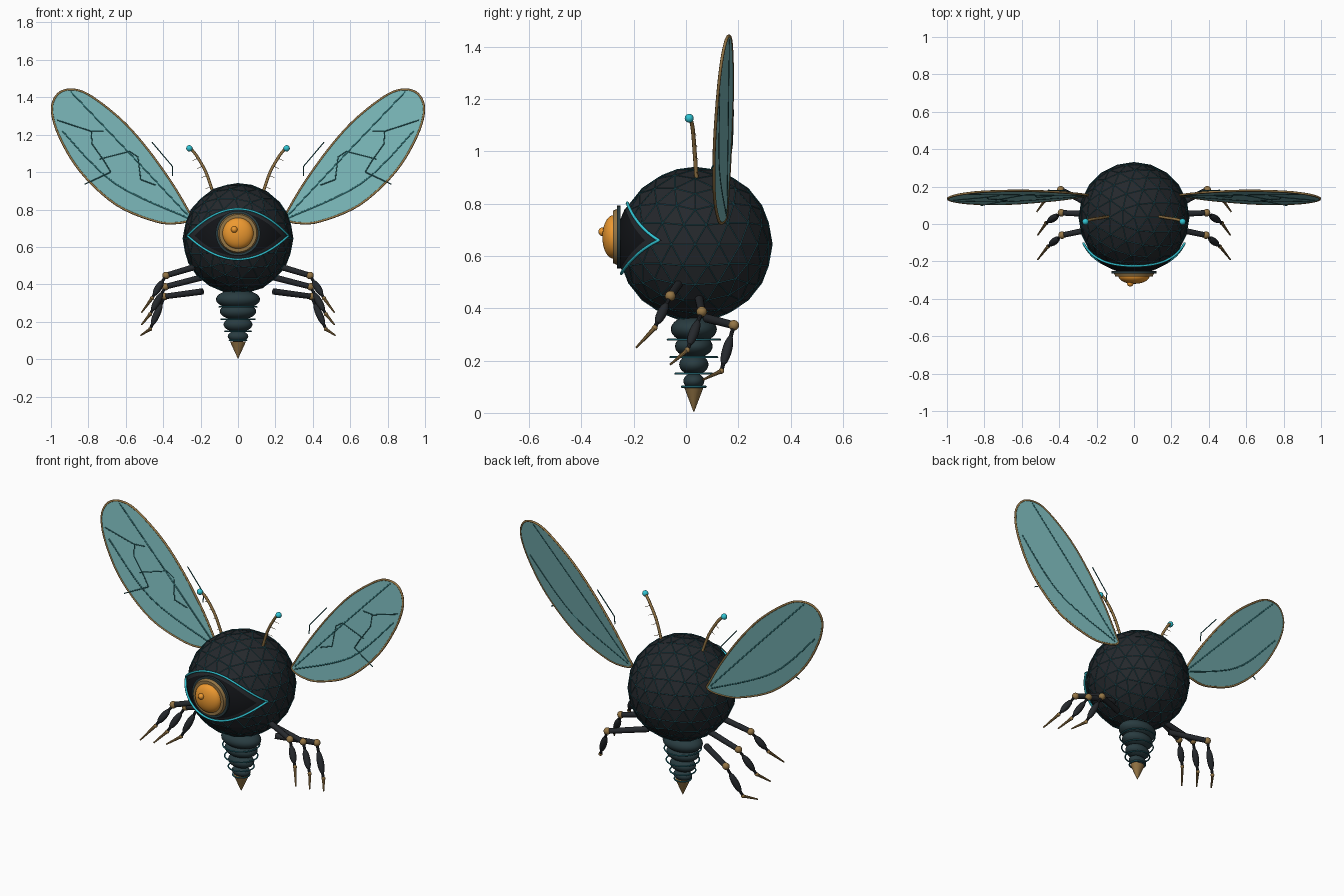
import bpy, bmesh, math
from mathutils import Vector, Matrix

if "Cube" in bpy.data.objects:
    bpy.data.objects.remove(bpy.data.objects["Cube"])


def mat(name, r, g, b):
    m = bpy.data.materials.new(name)
    m.diffuse_color = (r, g, b, 1)
    m.use_nodes = True
    m.node_tree.nodes["Principled BSDF"].inputs["Base Color"].default_value = m.diffuse_color
    return m


BLACK = mat("black_shell", .018, .021, .025)
DEEP = mat("deep_black", .006, .007, .009)
DARK = mat("dark_teal", .022, .045, .052)
WIRE = mat("teal_wire", .02, .16, .2)
CYAN = mat("cyan", .03, .55, .65)
BRONZE = mat("bronze", .3, .18, .06)
ORANGE = mat("orange", .85, .32, .03)
WING = mat("wing_teal", .19, .46, .47)
VEIN = mat("vein_teal", .02, .13, .14)

C = Vector((0, .035, .645))  # body centre


def add(name, bm, m, smooth=True):
    bmesh.ops.recalc_face_normals(bm, faces=bm.faces)
    me = bpy.data.meshes.new(name)
    bm.to_mesh(me)
    bm.free()
    ob = bpy.data.objects.new(name, me)
    bpy.context.collection.objects.link(ob)
    me.materials.append(m)
    for p in me.polygons:
        p.use_smooth = smooth
    return ob


def ball(name, loc, size, m, axis=None, seg=20):
    """Ellipsoid; size is a radius or three radii, z turned to axis."""
    s = Vector((size,) * 3) if isinstance(size, float) else Vector(size)
    rot = Vector(axis).to_track_quat('Z', 'Y').to_matrix().to_4x4() if axis else Matrix()
    bm = bmesh.new()
    bmesh.ops.create_uvsphere(bm, u_segments=seg, v_segments=seg // 2 + 2, radius=1,
                              matrix=Matrix.Translation(loc) @ rot @ Matrix.Diagonal(s).to_4x4())
    return add(name, bm, m)


def rod(name, a, b, r1, r2, m, seg=14, scale=(1, 1, 1), smooth=True):
    a, b = Vector(a), Vector(b)
    rot = (b - a).to_track_quat('Z', 'Y').to_matrix().to_4x4()
    bm = bmesh.new()
    bmesh.ops.create_cone(bm, cap_ends=True, segments=seg, radius1=r1, radius2=r2, depth=(b - a).length,
                          matrix=Matrix.Translation((a + b) / 2) @ Matrix.Diagonal(scale).to_4x4() @ rot)
    ob = add(name, bm, m)
    bpy.ops.object.select_all(action='DESELECT')
    ob.select_set(True)
    bpy.context.view_layer.objects.active = ob
    bpy.ops.object.shade_smooth_by_angle()
    return ob


def tube(name, pts, r, m, cyclic=False):
    cu = bpy.data.curves.new(name, 'CURVE')
    cu.dimensions = '3D'
    cu.bevel_depth = r
    cu.bevel_resolution = 2
    cu.use_fill_caps = True
    sp = cu.splines.new('POLY')
    sp.points.add(len(pts) - 1)
    for p, q in zip(sp.points, pts):
        p.co = (*q, 1)
    sp.use_cyclic_u = cyclic
    tmp = bpy.data.objects.new(name + "_path", cu)
    bpy.context.collection.objects.link(tmp)
    me = bpy.data.meshes.new_from_object(tmp.evaluated_get(bpy.context.evaluated_depsgraph_get()))
    bpy.data.objects.remove(tmp)
    me.materials.clear()
    me.materials.append(m)
    ob = bpy.data.objects.new(name, me)
    bpy.context.collection.objects.link(ob)
    return ob


def spline(pts, n=6, cyclic=False):
    """Catmull-Rom through the points."""
    P = [Vector(p) for p in pts]
    k = len(P)
    get = (lambda i: P[i % k]) if cyclic else (lambda i: P[max(0, min(k - 1, i))])
    out = []
    for i in range(k if cyclic else k - 1):
        a, b, c, d = (get(i + j) for j in (-1, 0, 1, 2))
        for t in (j / n for j in range(n)):
            out.append(.5 * (2 * b + (c - a) * t + (2 * a - 5 * b + 4 * c - d) * t * t
                             + (3 * b - a - 3 * c + d) * t ** 3))
    return out if cyclic else out + [P[-1]]


# Faceted body with a wire lattice on its edges
for name, m, r in (("body", BLACK, .294), ("body_lattice", WIRE, .295)):
    bm = bmesh.new()
    bmesh.ops.create_icosphere(bm, subdivisions=3, radius=r, matrix=Matrix.Translation(C))
    ob = add(name, bm, m, False)
    if r == .295:
        w = ob.modifiers.new("wire", 'WIREFRAME')
        w.thickness = .003


# Almond eye: lid panel, darker inner eye and bright rim, laid on the body
def almond(u, v, k, R):
    x = .27 * k * u
    z = .66 + k * (1 - u * u) * v * (.143 if v > 0 else .127)
    return Vector((x, C.y - math.sqrt(R * R - x * x - (z - C.z) ** 2), z))


for name, k, R, m in (("eye_panel", 1, .2985, BLACK), ("inner_eye", .86, .301, DEEP)):
    bm = bmesh.new()
    g = [[bm.verts.new(almond(math.sin(math.pi / 2 * (i / 14 - 1)), j / 6 - 1, k, R)) for j in range(13)]
         for i in range(29)]
    for i in range(28):
        for j in range(12):
            bm.faces.new((g[i][j], g[i + 1][j], g[i + 1][j + 1], g[i][j + 1]))
    bmesh.ops.remove_doubles(bm, verts=bm.verts, dist=1e-5)
    add(name, bm, m)
us = [math.sin(math.pi / 2 * (i / 20 - 1)) for i in range(41)]
tube("eye_rim", [almond(u, 1, 1, .304) for u in us] + [almond(u, -1, 1, .304) for u in us[-2:0:-1]],
     .006, CYAN, True)

# Iris: stacked discs, dome and pupil bead
for name, y0, y1, r0, r1, m in (("iris_back", -.25, -.264, .12, .12, DARK),
                                ("iris_ring", -.264, -.28, .107, .1, BRONZE)):
    rod(name, (0, y0, .673), (0, y1, .673), r0, r1, m, 40)
ball("iris_dome", (0, -.278, .673), (.083, .042, .083), ORANGE, seg=32)
ball("pupil_bead", (-.02, -.318, .693), .017, ORANGE)

# Abdomen: flattened beads, loose rings and a sting
for i, (z, rx, ry, rz) in enumerate(((.32, .118, .088, .052), (.255, .097, .072, .045),
                                     (.185, .077, .056, .04), (.122, .055, .04, .03))):
    ball(f"abdomen_{i + 1}", (0, .03, z), (rx, ry, rz), DARK, seg=28)
for i, (z, r) in enumerate(((.28, .1), (.213, .09), (.15, .07), (.1, .046))):
    tube(f"abdomen_ring_{i + 1}", [(r * math.cos(a), .03 + r * math.sin(a), z)
                                   for a in (j * math.pi / 18 for j in range(36))], .004, WIRE, True)
rod("sting", (0, .03, .095), (0, .03, .003), .036, .001, BRONZE, 20, (1.2, 1, 1))

# Wing layout in front view (x, z); depth follows a tilted plane
OUTLINE = ((.25, .75), (.32, .728), (.44, .737), (.65, .825), (.84, 1.0), (.955, 1.19), (.995, 1.335),
           (.96, 1.42), (.88, 1.441), (.785, 1.405), (.625, 1.28), (.49, 1.13), (.36, .95), (.27, .8))
MAIN = (((.27, .77), (.58, 1.1), (.895, 1.43)), ((.27, .755), (.66, .94), (.94, 1.22)))
CROSS = (((.968, 1.278), (.79, 1.22), (.72, 1.22)), ((.785, 1.22), (.78, 1.15), (.716, 1.06), (.68, 1.0)),
         ((.74, 1.07), (.58, 1.11), (.535, 1.08), (.52, .96)), ((.82, .935), (.68, 1.0)),
         ((.52, .96), (.44, .93)), ((.46, 1.16), (.35, 1.03), (.35, .98)))

# Legs: hip, knee, ankle, tip
LEGS = (("front", (.19, -.02, .505), (.385, -.06, .447), (.46, -.12, .325), (.515, -.19, .25)),
        ("middle", (.18, .05, .44), (.388, .06, .387), (.47, .005, .24), (.515, -.06, .185)),
        ("rear", (.19, .08, .362), (.392, .183, .335), (.47, .135, .16), (.52, .065, .127)))

for side, s in (("left", 1), ("right", -1)):
    def wp(x, z, off=0):
        return Vector((s * x, .152 + .2 * (-.69 * (x - .27) + .72 * (z - .76)) + off, z))

    # Wing membrane, rim and veins
    edge = [wp(p.x, p.y) for p in spline(OUTLINE, 5, True)]
    bm = bmesh.new()
    bm.faces.new([bm.verts.new(p) for p in edge])
    ob = add(f"{side}_wing", bm, WING, False)
    so = ob.modifiers.new("thick", 'SOLIDIFY')
    so.thickness, so.offset = .006, 0
    tube(f"{side}_wing_rim", edge, .006, BRONZE, True)
    for i, v in enumerate(MAIN):
        tube(f"{side}_main_vein_{i + 1}", [wp(p.x, p.y) for p in spline(v)], .005, VEIN)
    for i, v in enumerate(CROSS):
        tube(f"{side}_cross_vein_{i + 1}", [wp(x, z, -.003) for x, z in v], .003, VEIN)

    # Antenna with bristles and tip bead
    path = spline([(s * x, y, z) for x, y, z in ((.135, .04, .895), (.172, .033, 1.0), (.22, .026, 1.085),
                                                 (.25, .018, 1.122), (.26, .012, 1.127))])
    tube(f"{side}_antenna", path, .008, BRONZE)
    ball(f"{side}_antenna_tip", (s * .26, .012, 1.127), .017, CYAN)
    for i in range(4):
        p = path[2 + 3 * i]
        rod(f"{side}_bristle_{i + 1}", p, p + Vector((s * .03, .012, -.012)), .002, .001, BRONZE, 6)

    # Jointed legs
    for name, *pts in LEGS:
        hip, knee, ankle, tip = (Vector((s * x, y, z)) for x, y, z in pts)
        d = ankle - knee
        n = f"{side}_{name}_leg"
        rod(n + "_upper", hip, knee, .017, .015, BLACK)
        ball(n + "_knee", knee, .02, BRONZE)
        rod(n + "_link", knee, ankle, .008, .008, BLACK, 10)
        ball(n + "_shin", knee + d * .55, (.019, .019, d.length * .33), BLACK, d)
        ball(n + "_ankle", ankle, .011, BRONZE)
        rod(n + "_claw", ankle, tip, .009, .004, BRONZE, 10)
